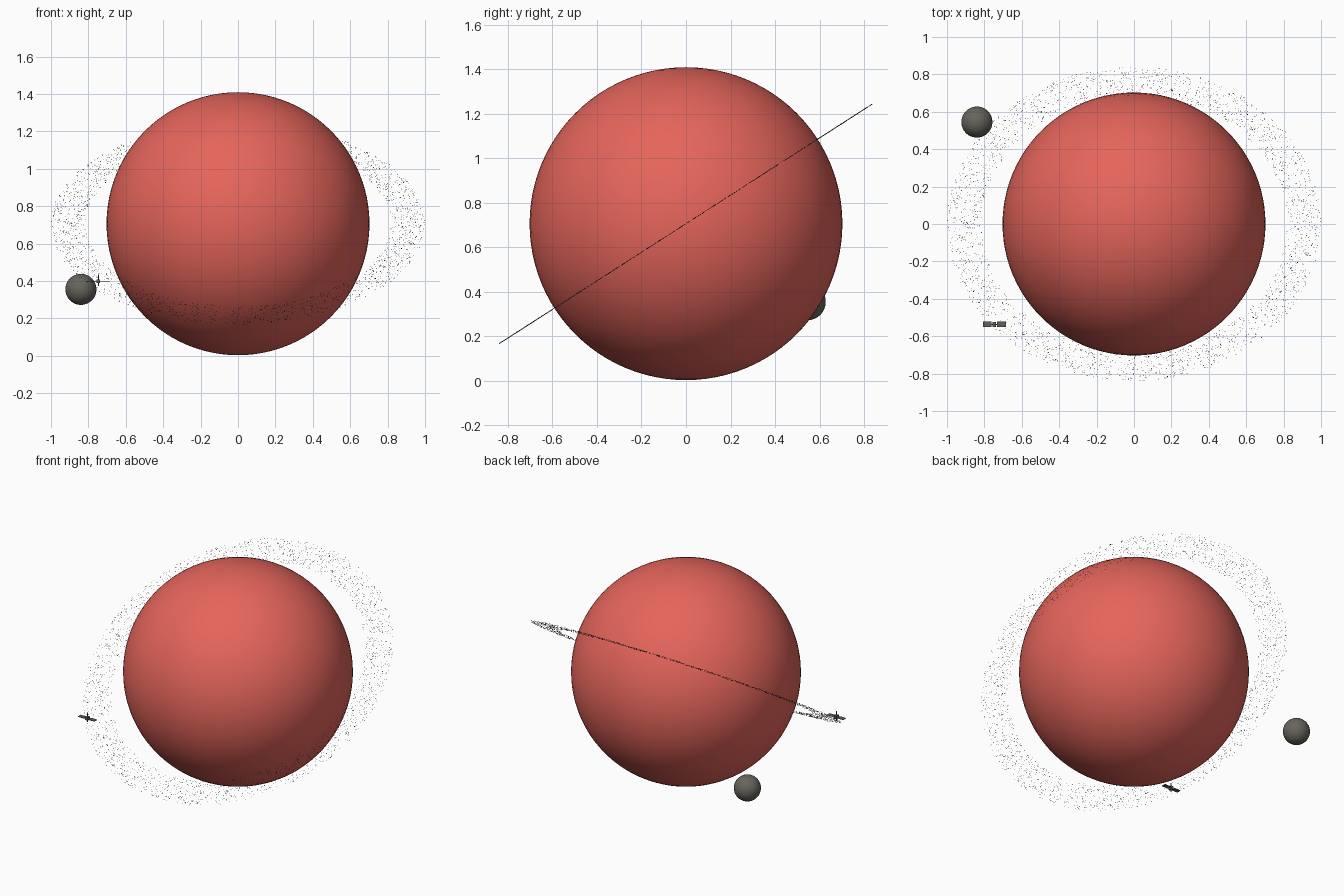
import bpy, bmesh, math, random
from mathutils import Matrix, Vector, Euler

random.seed(7)
cube = bpy.data.objects.get("Cube")
if cube:
    bpy.data.objects.remove(cube, do_unlink=True)

CENTRE = Vector((0, 0, 0.706))


def material(name, rgb):
    m = bpy.data.materials.new(name)
    m.use_nodes = True
    m.diffuse_color = (*rgb, 1)
    bsdf = next(n for n in m.node_tree.nodes if n.type == 'BSDF_PRINCIPLED')
    bsdf.inputs["Base Color"].default_value = (*rgb, 1)
    return m


red = material("planet red", (0.78, 0.13, 0.105))
stone = material("moon grey", (0.135, 0.128, 0.108))
dust = material("ring dark grey", (0.045, 0.06, 0.058))
metal = material("satellite grey", (0.12, 0.115, 0.1))


def add_object(name, mesh, mat, smooth=False):
    mesh.materials.append(mat)
    if smooth:
        mesh.shade_smooth()
    ob = bpy.data.objects.new(name, mesh)
    bpy.context.collection.objects.link(ob)
    return ob


def ball(name, centre, radius, mat, segments):
    bm = bmesh.new()
    bmesh.ops.create_uvsphere(bm, u_segments=segments, v_segments=segments // 2,
                              radius=radius)
    mesh = bpy.data.meshes.new(name)
    bm.to_mesh(mesh)
    bm.free()
    ob = add_object(name, mesh, mat, True)
    ob.location = centre
    return ob


def box(bm, centre, size):
    bmesh.ops.create_cube(
        bm, size=1, matrix=Matrix.Translation(centre) @ Matrix.Diagonal((*size, 1)))


# Planet and moon
ball("planet", CENTRE, 0.703, red, 96)
ball("moon", (-0.84, 0.545, 0.355), 0.083, stone, 48)

# Ring: many tiny rocks scattered over a flat tilted band
bm = bmesh.new()
bmesh.ops.create_icosphere(bm, subdivisions=1, radius=1)
rock_verts = [v.co.copy() for v in bm.verts]
rock_faces = [[v.index for v in f.verts] for f in bm.faces]
bm.free()

tilt = Matrix.Rotation(math.radians(32.7), 4, 'X')
verts, faces = [], []
for _ in range(2800):
    radius = math.sqrt(random.uniform(0.815 ** 2, 0.998 ** 2))
    angle = random.uniform(0, math.tau)
    spot = Vector((radius * math.cos(angle), radius * math.sin(angle), 0))
    spin = Euler([random.uniform(0, math.tau) for _ in range(3)]).to_matrix()
    size = random.uniform(0.0014, 0.0026)
    start = len(verts)
    verts += [CENTRE + tilt @ (spot + spin @ v * size) for v in rock_verts]
    faces += [[start + i for i in f] for f in rock_faces]
mesh = bpy.data.meshes.new("ring_rocks")
mesh.from_pydata(verts, [], faces)
add_object("ring_rocks", mesh, dust)

# Satellite: body, two solar panels with a boom, mast
bm = bmesh.new()
box(bm, (0, 0, 0), (0.02, 0.026, 0.02))
box(bm, (0, 0, 0), (0.1, 0.004, 0.003))
for side in (-1, 1):
    box(bm, (side * 0.038, 0, 0), (0.047, 0.03, 0.003))
bmesh.ops.create_cone(bm, cap_ends=True, segments=8, radius1=0.0025, radius2=0.0025,
                      depth=0.062, matrix=Matrix.Translation((0, 0, 0.006)))
mesh = bpy.data.meshes.new("satellite")
bm.to_mesh(mesh)
bm.free()
add_object("satellite", mesh, metal).location = (-0.747, -0.537, 0.398)
